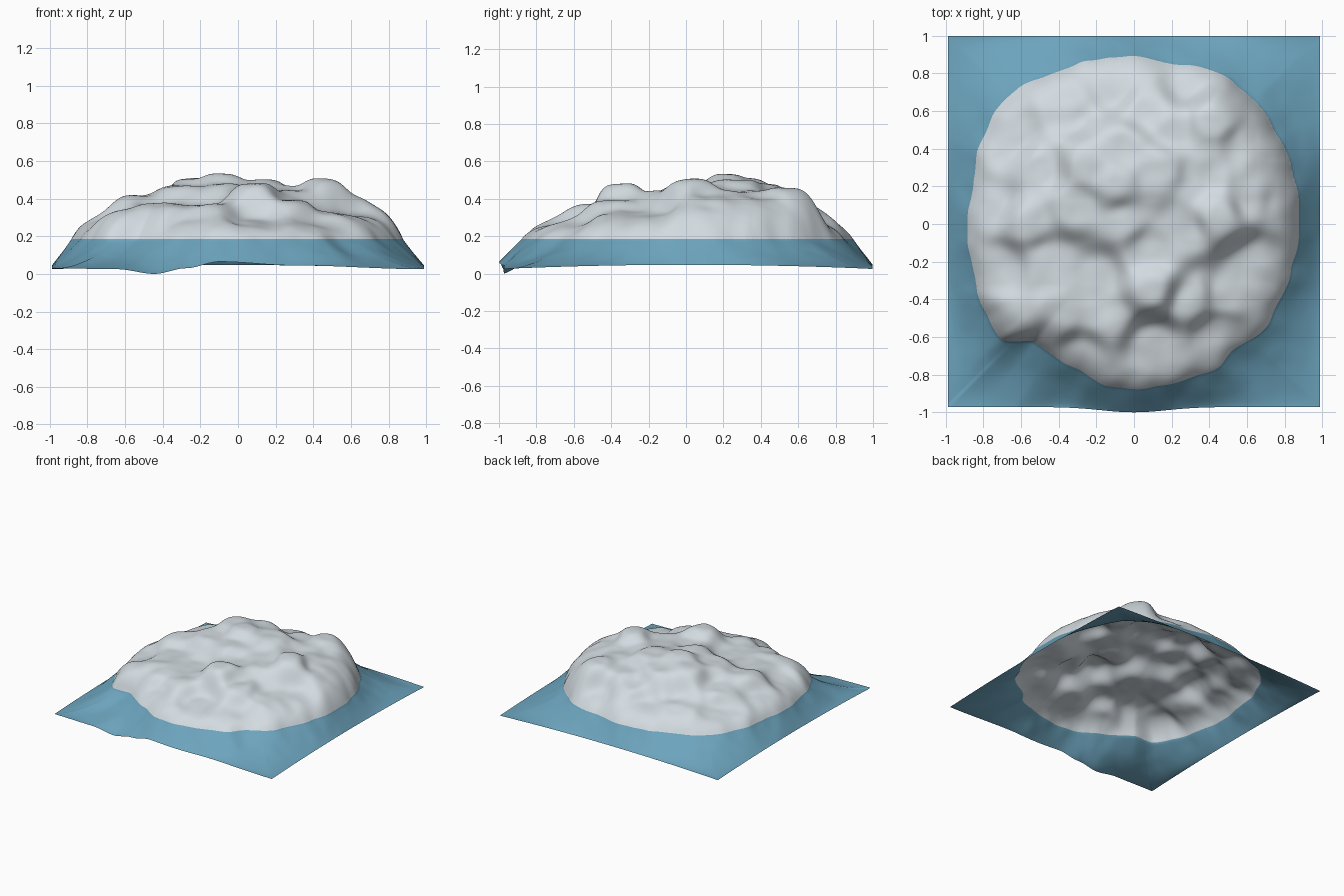
import bpy, bmesh, math
from mathutils import Vector, noise

if "Cube" in bpy.data.objects:
    bpy.data.objects.remove(bpy.data.objects["Cube"])

COAST = 0.185          # height of the colour change
N = 200                # grid divisions

# coastline: angle in degrees, radius
SHORE = [(0, .89), (15, .895), (30, .90), (45, .92), (60, .925), (77, .88), (96, .895),
         (116, .91), (131, .95), (141, .96), (151, .935), (167, .89), (183, .90),
         (199, .91), (212, .943), (221, .955), (231, .843), (240, .845), (249, .854),
         (260, .89), (270, .89), (283, .893), (300, .91), (308, .875), (320, .91),
         (333, .894), (347, .89), (360, .89)]
# height of the front border along x
FRONT = [(-1, .035), (-.65, .03), (-.45, .005), (-.28, .035), (-.1, .07), (.3, .05), (1, .03)]
# plateau heights: x, y, z
HILLS = [(-.1, .2, .54), (-.25, .3, .51), (.12, .28, .51), (-.05, 0, .48), (-.3, .08, .475),
         (-.05, .42, .49), (-.58, 0, .43), (-.75, .1, .32), (-.5, .3, .39), (-.65, .45, .29),
         (-.35, .6, .34), (-.1, .72, .30), (.05, .6, .40), (.2, .5, .43), (.43, .57, .49),
         (.62, .4, .42), (.38, .25, .45), (.47, .03, .52), (.62, .12, .42), (.8, .1, .39),
         (.65, -.22, .32), (.25, -.05, .45), (.1, -.36, .49), (.3, -.42, .40), (.5, -.38, .33),
         (.1, -.65, .28), (-.2, -.3, .37), (-.15, -.52, .38), (-.4, -.52, .39),
         (-.45, -.22, .37), (-.68, -.52, .37), (-.72, -.25, .31), (.45, -.62, .28),
         (.08, -.15, .43), (.3, .76, .30), (-.3, -.72, .30)]


def smooth_lookup(table, v):
    for (a, fa), (b, fb) in zip(table, table[1:]):
        if v <= b:
            t = max(0, (v - a) / (b - a))
            t = t * t * (3 - 2 * t)
            return fa + (fb - fa) * t
    return table[-1][1]


def plateau(x, y):
    total = weight = 0
    for hx, hy, hz in HILLS:
        # soft inverse-distance weight, no hard borders between hills
        w = ((x - hx) ** 2 + (y - hy) ** 2 + 0.008) ** -2.5
        total += w * hz
        weight += w
    return total / weight


def ripple(x, y, scale, seed):
    return noise.noise(Vector((x * scale, y * scale, seed)))


def height(x, y):
    r = math.hypot(x, y)
    shore = smooth_lookup(SHORE, math.degrees(math.atan2(y, x)) % 360)
    shore += 0.01 * ripple(x, y, 9, 4.3)
    if r < shore:
        # steep coast rising to a bumpy plateau
        rise = 1 - math.exp(-(shore - r) / 0.085)
        bumps = 0.01 * ripple(x, y, 5, 1.7) + 0.008 * ripple(x, y, 9, 8.1)
        return COAST + (plateau(x, y) - COAST + bumps) * rise
    # slope falling to the square border
    m = max(abs(x), abs(y))
    ex, ey = x / m, y / m
    if ey == -1:
        border = smooth_lookup(FRONT, ex)
    else:
        s = ey if abs(ex) == 1 else ex
        border = 0.03 + 0.022 * (1 - s * s)
    reach = r / m - shore
    t = min(1, (r - shore) / reach)
    fall = (1 - t) ** (1 + 2.5 * max(0, reach - 0.1))
    wave = 0.03 * ripple(x, y, 4, 6.2) * t * (1 - t)
    return max(0, border + (COAST - border) * fall + wave)


def material(name, color):
    m = bpy.data.materials.new(name)
    m.diffuse_color = (*color, 1)
    m.use_nodes = True
    m.node_tree.nodes["Principled BSDF"].inputs["Base Color"].default_value = m.diffuse_color
    return m


# terrain sheet
bm = bmesh.new()
bmesh.ops.create_grid(bm, x_segments=N, y_segments=N, size=1)
for v in bm.verts:
    x, y = v.co.x, v.co.y
    z = height(x, y)
    # the border is drawn in slightly, bulging at the middle of the front
    bulge = 0.028 * max(0, -y) ** 4 * math.exp(-(x / .25) ** 2)
    v.co = (x * 0.987, y * 0.985 + 0.013 - bulge, z)
low = min(v.co.z for v in bm.verts)
for v in bm.verts:
    v.co.z -= low

# clean cut along the coast, then colour by height
bmesh.ops.bisect_plane(bm, geom=bm.verts[:] + bm.edges[:] + bm.faces[:], dist=1e-5,
                       plane_co=(0, 0, COAST), plane_no=(0, 0, 1))
for f in bm.faces:
    f.material_index = 1 if f.calc_center_median().z > COAST else 0
    f.smooth = True

mesh = bpy.data.meshes.new("terrain")
bm.to_mesh(mesh)
bm.free()
mesh.materials.append(material("water blue", (0.15, 0.37, 0.51)))
mesh.materials.append(material("pale grey", (0.65, 0.71, 0.75)))
terrain = bpy.data.objects.new("terrain", mesh)
bpy.context.collection.objects.link(terrain)
